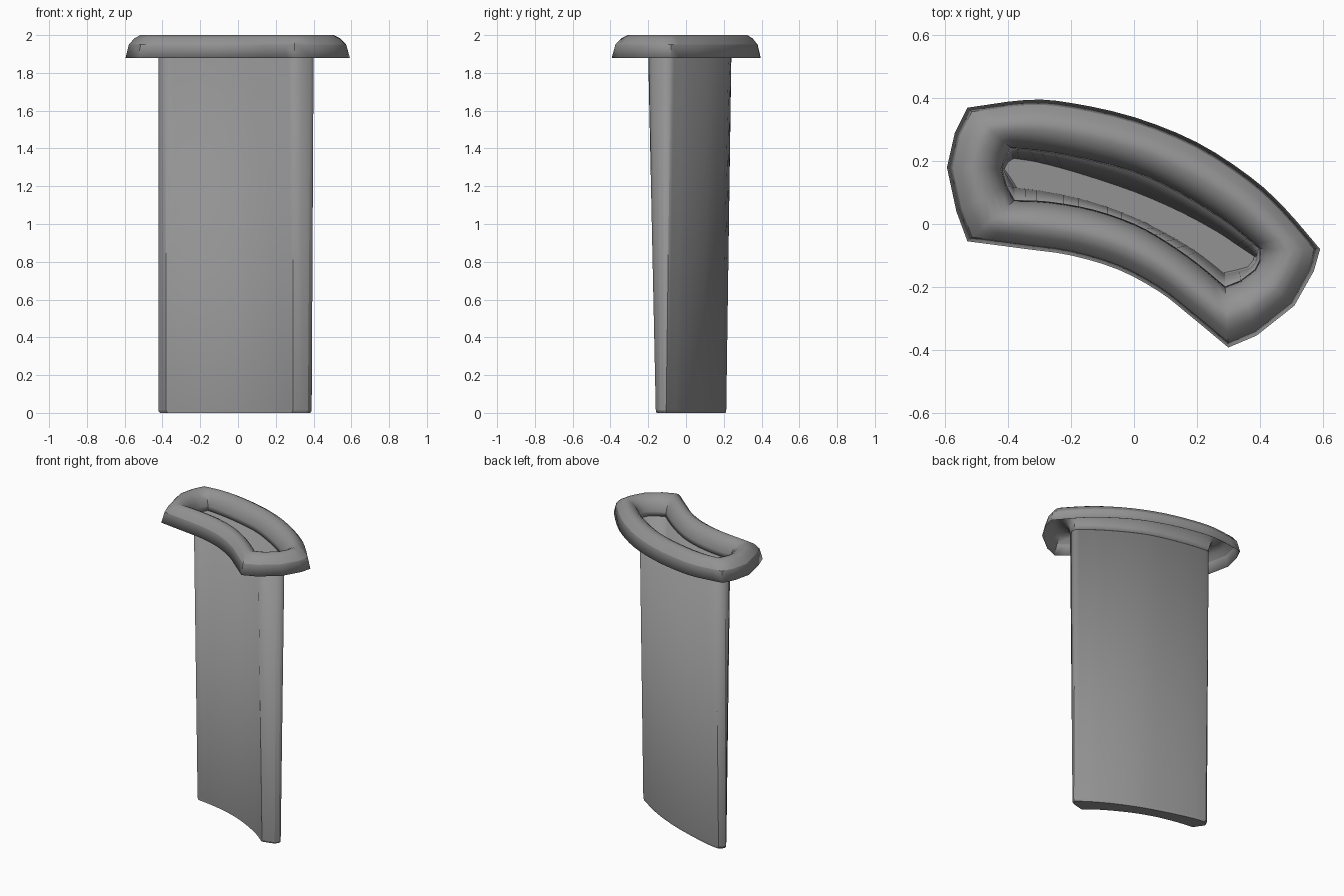
import bpy, bmesh, math
from mathutils import Vector

if "Cube" in bpy.data.objects:
    bpy.data.objects.remove(bpy.data.objects["Cube"])

# Outlines seen from above, clockwise: back arc (8), right end (3), front arc (7), left end (3)
RIM = [(-.53, .37), (-.34, .395), (-.2, .385), (0, .34), (.2, .26), (.37, .15), (.48, .05), (.592, -.08),
       (.572, -.15), (.51, -.26), (.39, -.355),
       (.30, -.393), (.17, -.285), (.08, -.215), (-.05, -.145), (-.2, -.1), (-.34, -.08), (-.53, -.055),
       (-.565, .04), (-.595, .18), (-.57, .29)]
HOLE = [(-.39, .24), (-.33, .235), (-.2, .215), (0, .165), (.15, .095), (.28, .015), (.34, -.03), (.40, -.08),
        (.40, -.115), (.385, -.145), (.34, -.18),
        (.29, -.2), (.2, -.125), (.1, -.055), (0, 0), (-.13, .045), (-.27, .07), (-.38, .075),
        (-.405, .12), (-.42, .175), (-.407, .21)]
FOOT = [(-.39, .213), (-.31, .2), (-.18, .165), (0, .105), (.15, .04), (.27, -.025), (.33, -.065), (.39, -.105),
        (.387, -.12), (.37, -.14), (.335, -.15),
        (.29, -.16), (.2, -.09), (.1, -.03), (0, .02), (-.13, .068), (-.27, .1), (-.38, .115),
        (-.402, .15), (-.422, .178), (-.41, .2)]

grey = bpy.data.materials.new("dark_grey")
grey.diffuse_color = (.29, .29, .29, 1)
grey.use_nodes = True
grey.node_tree.nodes["Principled BSDF"].inputs["Base Color"].default_value = grey.diffuse_color


def spline(pts, n=3):
    """Catmull-Rom through the points, last point included."""
    p = [Vector(q) for q in pts]
    p = [2 * p[0] - p[1]] + p + [2 * p[-1] - p[-2]]
    out = []
    for i in range(1, len(p) - 2):
        a, b, c, d = p[i - 1:i + 3]
        for k in range(n):
            t = k / n
            out.append(.5 * (2 * b + (c - a) * t + (2 * a - 5 * b + 4 * c - d) * t * t
                             + (3 * b - a - 3 * c + d) * t ** 3))
    return out + [p[-2]]


def outline(pts):
    """Smooth long sides, faceted ends."""
    ends = [Vector(q) for q in pts]
    return spline(pts[:8]) + ends[8:11] + spline(pts[11:18]) + ends[18:]


def ring(a, b, t, z):
    return [(*p.lerp(q, t), z) for p, q in zip(a, b)]


def loft(name, rings, angle, cap=False, sharp_ring=1):
    bm = bmesh.new()
    loops = [[bm.verts.new(c) for c in r] for r in rings]
    n = len(loops[0])
    for lo, hi in zip(loops, loops[1:]):
        for i in range(n):
            j = (i + 1) % n
            bm.faces.new((lo[i], hi[i], hi[j], lo[j]))
    if cap:
        bm.faces.new(loops[0])
    crease = loops[sharp_ring]
    for i in range(n):
        bm.edges.get((crease[i - 1], crease[i])).smooth = False
    me = bpy.data.meshes.new(name)
    bm.to_mesh(me)
    bm.free()
    me.materials.append(grey)
    ob = bpy.data.objects.new(name, me)
    bpy.context.collection.objects.link(ob)
    shell = ob.modifiers.new("shell", 'SOLIDIFY')
    shell.thickness = .001
    shell.offset = -1
    bpy.ops.object.select_all(action='DESELECT')
    ob.select_set(True)
    bpy.context.view_layer.objects.active = ob
    bpy.ops.object.shade_smooth_by_angle(angle=math.radians(angle))


rim, hole, foot = outline(RIM), outline(HOLE), outline(FOOT)

# Rolled collar: skirt, shoulder, crown, then down into the opening
profile = [(1, 1.88), (.9, 1.95), (.74, 1.982), (.56, 2.0), (.42, 1.998), (.28, 1.987),
           (.16, 1.968), (.07, 1.942), (.02, 1.915), (0, 1.885)]
loft("collar", [ring(hole, rim, t, z) for t, z in profile], 48)

# Tapering curved sleeve with a closed, slightly bevelled foot
centre = sum(foot, Vector((0, 0))) / len(foot)
inset = ring(foot, [centre] * len(foot), .02, 0)
loft("sleeve", [inset, ring(foot, hole, 0, .012), ring(foot, hole, 1, 1.886)], 22, cap=True)
